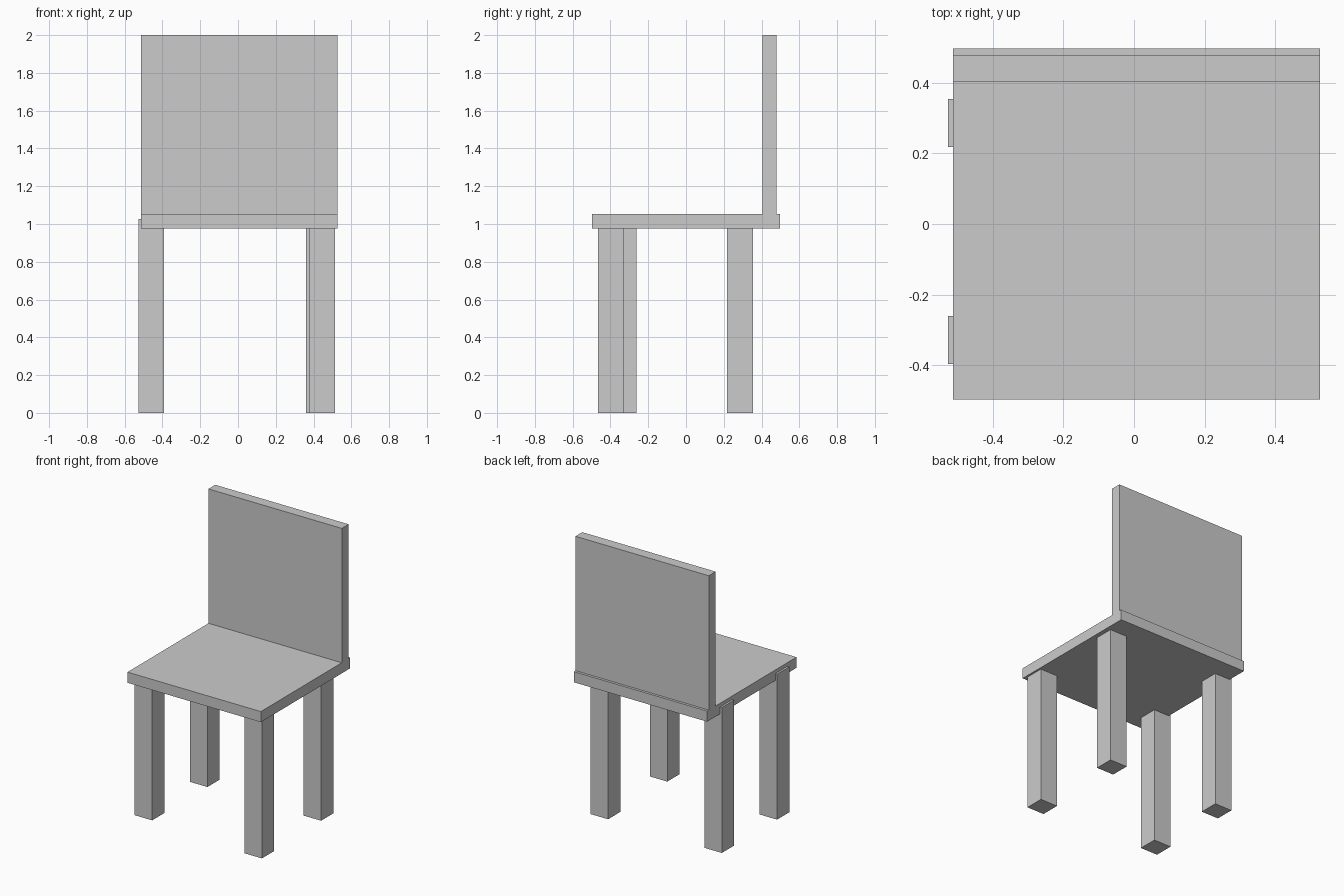
import bpy
import bmesh
from mathutils import Vector

if "Cube" in bpy.data.objects:
    bpy.data.objects.remove(bpy.data.objects["Cube"])


def box(name, lo, hi):
    """Axis-aligned box between two opposite corners."""
    lo, hi = Vector(lo), Vector(hi)
    mesh = bpy.data.meshes.new(name)
    bm = bmesh.new()
    bmesh.ops.create_cube(bm, size=1)
    bmesh.ops.scale(bm, vec=hi - lo, verts=bm.verts)
    bm.to_mesh(mesh)
    bm.free()
    obj = bpy.data.objects.new(name, mesh)
    obj.location = (lo + hi) / 2
    bpy.context.collection.objects.link(obj)
    return obj


X0, X1 = -0.514, 0.527
SEAT_BOTTOM, SEAT_TOP = 0.977, 1.052
LEG_W, LEG_TOP = 0.136, 1.026

# Seat slab and upright back panel, flush at the sides
box("seat", (X0, -0.498, SEAT_BOTTOM), (X1, 0.498, SEAT_TOP))
box("backrest", (X0, 0.404, SEAT_TOP), (X1, 0.48, 2.0))

# Slightly uneven legs, let into the seat
legs = {
    "front_left_leg": (-0.528, -0.397),
    "back_left_leg": (-0.528, 0.219),
    "front_right_leg": (0.377, -0.466),
    "back_right_leg": (0.36, 0.218),
}
for name, (x, y) in legs.items():
    box(name, (x, y, 0), (x + LEG_W, y + LEG_W, LEG_TOP))
